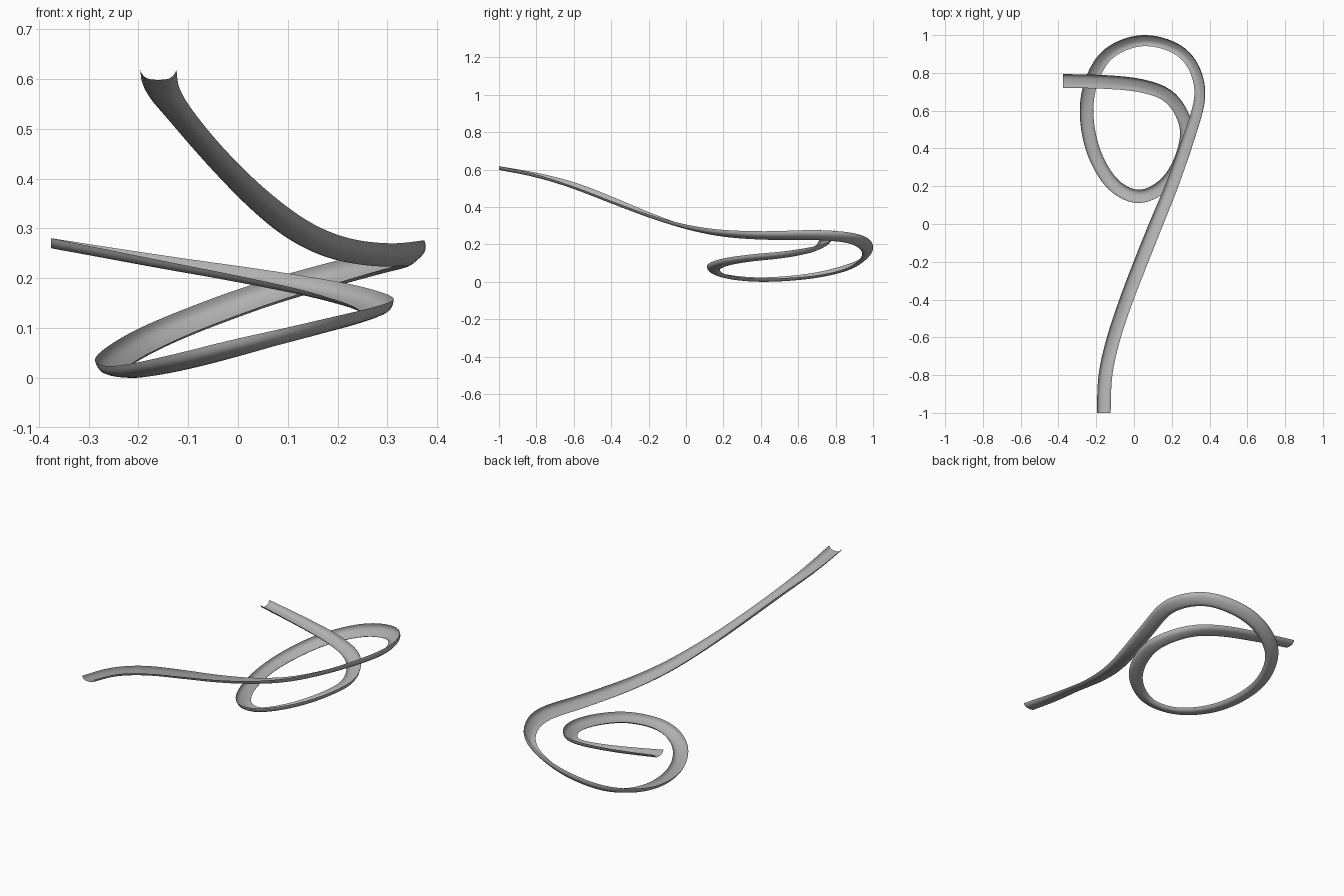
import bpy, bmesh
from math import radians
from mathutils import Vector, Quaternion

if "Cube" in bpy.data.objects:
    bpy.data.objects.remove(bpy.data.objects["Cube"])

# Chute path: x, y, z of the rim mid-point, and bank angle (right edge up)
PATH = [
    (-.160, -1, .62, 0), (-.152, -.8, .581, -5), (-.107, -.6, .523, -13),
    (-.04, -.4, .446, -11), (.037, -.2, .368, -2), (.117, 0, .304, 10),
    (.199, .2, .266, 22), (.287, .45, .252, 32), (.351, .7, .254, 42),
    (.267, .899, .233, 43), (.06, .973, .175, 40), (-.13, .908, .104, 30),
    (-.225, .76, .056, 18), (-.252, .58, .030, 8), (-.212, .375, .022, 5),
    (-.11, .207, .041, 10), (.03, .143, .077, 17), (.17, .215, .113, 19),
    (.255, .36, .136, 19), (.277, .52, .152, 20), (.195, .668, .179, 20),
    (.05, .73, .208, 16), (-.15, .752, .242, 8), (-.375, .757, .282, 0),
]
# Half of the shallow U cross-section, mirrored below
HALF = [(.0365, 0), (.0335, -.0065), (.029, -.0125), (.0225, -.0172), (.0125, -.0195)]
PROFILE = HALF + [(0, -.02)] + [(-x, z) for x, z in reversed(HALF)]
STEPS = 10


def spline(points, steps):
    """Smooth curve through the points, lightly relaxed."""
    p = [Vector(q) for q in points]
    p = [2 * p[0] - p[1]] + p + [2 * p[-1] - p[-2]]
    out = []
    for a, b, c, d in zip(p, p[1:], p[2:], p[3:]):
        for i in range(steps):
            t = i / steps
            out.append(.5 * (2 * b + (c - a) * t + (2 * a - 5 * b + 4 * c - d) * t ** 2
                             + (3 * b - a - 3 * c + d) * t ** 3))
    out.append(p[-2])
    for _ in range(8):
        out = [out[0]] + [.25 * a + .5 * b + .25 * c
                          for a, b, c in zip(out, out[1:], out[2:])] + [out[-1]]
    return out


# Sweep the U section along the banked path
samples = spline(PATH, STEPS)
bm = bmesh.new()
rings = []
for i, s in enumerate(samples):
    tangent = (samples[min(i + 1, len(samples) - 1)] - samples[max(i - 1, 0)]).to_3d().normalized()
    if i == 0:
        tangent = Vector((0, 1, 0))
    if i == len(samples) - 1:
        tangent = Vector((-1, 0, 0))
    side = tangent.cross(Vector((0, 0, 1))).normalized()
    side.rotate(Quaternion(tangent, radians(-s[3])))
    up = side.cross(tangent)
    rings.append([bm.verts.new(s.to_3d() + side * u + up * v) for u, v in PROFILE])
for r, q in zip(rings, rings[1:]):
    for k in range(len(PROFILE) - 1):
        bm.faces.new((r[k], q[k], q[k + 1], r[k + 1]))

# Rest the lowest point on the ground
low = min(v.co.z for v in bm.verts)
bmesh.ops.translate(bm, verts=bm.verts, vec=(0, 0, -low))
bm.normal_update()
if sum(f.normal.z for f in bm.faces) < 0:
    bmesh.ops.reverse_faces(bm, faces=bm.faces)

mesh = bpy.data.meshes.new("slide_chute")
bm.to_mesh(mesh)
bm.free()
chute = bpy.data.objects.new("slide_chute", mesh)
bpy.context.collection.objects.link(chute)
mesh.shade_smooth()

# Dark grey finish
grey = bpy.data.materials.new("dark_grey")
grey.diffuse_color = (.44, .44, .44, 1)
grey.use_nodes = True
grey.node_tree.nodes["Principled BSDF"].inputs["Base Color"].default_value = grey.diffuse_color
mesh.materials.append(grey)
